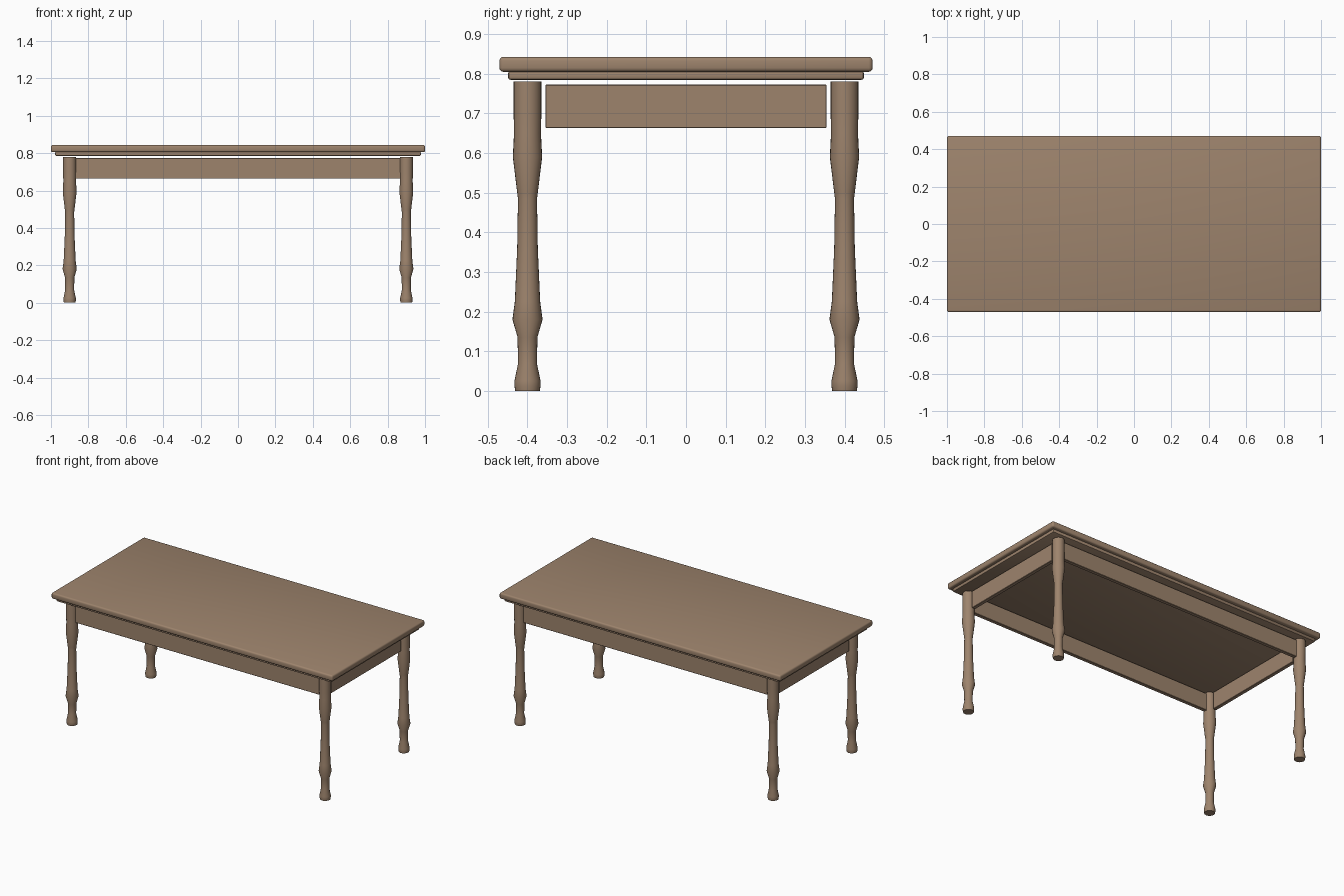
import bpy
import bmesh
import math

cube = bpy.data.objects.get("Cube")
if cube:
    bpy.data.objects.remove(cube, do_unlink=True)

# Single wood colour
wood = bpy.data.materials.new("warm brown wood")
wood.use_nodes = True
WOOD = (0.34, 0.23, 0.152, 1)
wood.diffuse_color = WOOD
wood.node_tree.nodes["Principled BSDF"].inputs["Base Color"].default_value = WOOD


def finish(name, bm, angle):
    mesh = bpy.data.meshes.new(name)
    bmesh.ops.recalc_face_normals(bm, faces=bm.faces)
    bm.to_mesh(mesh)
    bm.free()
    mesh.materials.append(wood)
    obj = bpy.data.objects.new(name, mesh)
    bpy.context.collection.objects.link(obj)
    bpy.ops.object.select_all(action="DESELECT")
    obj.select_set(True)
    bpy.context.view_layer.objects.active = obj
    bpy.ops.object.shade_smooth_by_angle(angle=math.radians(angle))
    return obj


def board(name, center, size, bevel, segments):
    """Box with rounded edges."""
    bm = bmesh.new()
    bmesh.ops.create_cube(bm, size=1)
    bmesh.ops.scale(bm, vec=size, verts=bm.verts)
    bmesh.ops.translate(bm, vec=center, verts=bm.verts)
    bmesh.ops.bevel(bm, geom=bm.edges[:], offset=bevel, segments=segments,
                    profile=0.5, affect="EDGES")
    return finish(name, bm, 35)


# Turned leg profile: (radius, height)
LEG = [(0.031, 0), (0.033, 0.012), (0.033, 0.025), (0.024, 0.068),
       (0.025, 0.135), (0.038, 0.18), (0.032, 0.225), (0.026, 0.36),
       (0.024, 0.485), (0.026, 0.5), (0.037, 0.59), (0.034, 0.65),
       (0.035, 0.70), (0.035, 0.78)]
SIDES = 24


def leg(name, x, y):
    bm = bmesh.new()
    rings = []
    for r, z in LEG:
        angles = [math.tau * i / SIDES for i in range(SIDES)]
        rings.append([bm.verts.new((x + r * math.cos(a), y + r * math.sin(a), z))
                      for a in angles])
    for low, high in zip(rings, rings[1:]):
        for i in range(SIDES):
            j = (i + 1) % SIDES
            bm.faces.new((low[i], low[j], high[j], high[i]))
    bm.faces.new(rings[0])
    bm.faces.new(rings[-1])
    return finish(name, bm, 40)


# Table top and the moulding beneath it
board("table_top", (0, 0, 0.824), (2.0, 0.942, 0.038), 0.01, 3)
board("under_moulding", (0, 0, 0.796), (1.956, 0.898, 0.022), 0.006, 2)

# Legs and aprons
for y, end in ((-0.4, "front"), (0.4, "back")):
    board(end + "_apron", (0, y, 0.718), (1.74, 0.024, 0.11), 0.002, 1)
    for x, side in ((-0.9, "right"), (0.9, "left")):
        leg(end + "_" + side + "_leg", x, y)
for x, side in ((-0.9, "right"), (0.9, "left")):
    board(side + "_apron", (x, 0, 0.718), (0.024, 0.71, 0.11), 0.002, 1)
